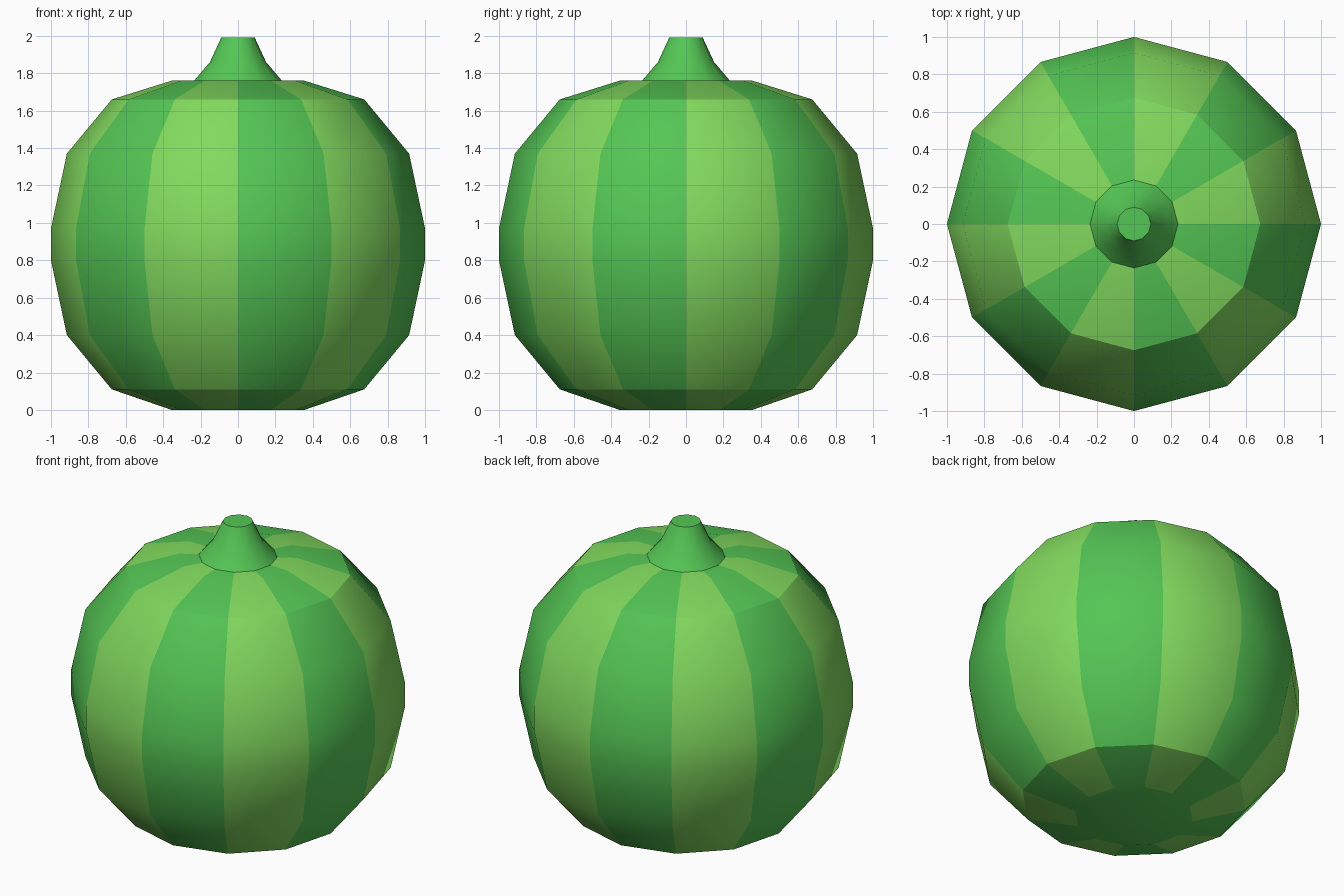
import bpy, bmesh, math

if "Cube" in bpy.data.objects:
    bpy.data.objects.remove(bpy.data.objects["Cube"])

SIDES = 12


def material(name, rgb):
    m = bpy.data.materials.new(name)
    m.diffuse_color = (*rgb, 1.0)
    m.use_nodes = True
    m.node_tree.nodes["Principled BSDF"].inputs["Base Color"].default_value = m.diffuse_color
    return m


green = material("green", (0.089, 0.565, 0.089))
light_green = material("light green", (0.223, 0.700, 0.112))


def lathe(name, profile, mats, rule, bottom_cap=True):
    """Twelve-sided turned shape from (radius, z) points, closed by fans."""
    bm = bmesh.new()
    rings = []
    for r, z in profile:
        rings.append([bm.verts.new((r * math.cos(2 * math.pi * i / SIDES),
                                    r * math.sin(2 * math.pi * i / SIDES), z))
                      for i in range(SIDES)])
    top = bm.verts.new((0, 0, profile[-1][1]))
    bottom = bm.verts.new((0, 0, profile[0][1])) if bottom_cap else None
    for i in range(SIDES):
        j = (i + 1) % SIDES
        for a, b in zip(rings, rings[1:]):
            bm.faces.new((a[i], a[j], b[j], b[i])).material_index = rule(i)
        bm.faces.new((rings[-1][i], rings[-1][j], top)).material_index = rule(i)
        if bottom:
            bm.faces.new((rings[0][j], rings[0][i], bottom)).material_index = 0
    me = bpy.data.meshes.new(name)
    bm.to_mesh(me)
    bm.free()
    for m in mats:
        me.materials.append(m)
    ob = bpy.data.objects.new(name, me)
    bpy.context.collection.objects.link(ob)
    bpy.ops.object.select_all(action='DESELECT')
    ob.select_set(True)
    bpy.context.view_layer.objects.active = ob
    bpy.ops.object.shade_smooth_by_angle(angle=math.radians(31.5))
    return ob


# Striped melon body: every other wedge is light green
lathe("melon_body",
      [(0.355, 0.0), (0.675, 0.11), (0.915, 0.40), (1.0, 0.80),
       (1.0, 0.97), (0.915, 1.37), (0.675, 1.66), (0.355, 1.76)],
      [green, light_green], lambda i: 1 if i % 2 == 0 else 0)

# Flared stem
lathe("stem", [(0.235, 1.76), (0.15, 1.86), (0.09, 1.99)],
      [green], lambda i: 0, bottom_cap=False)
